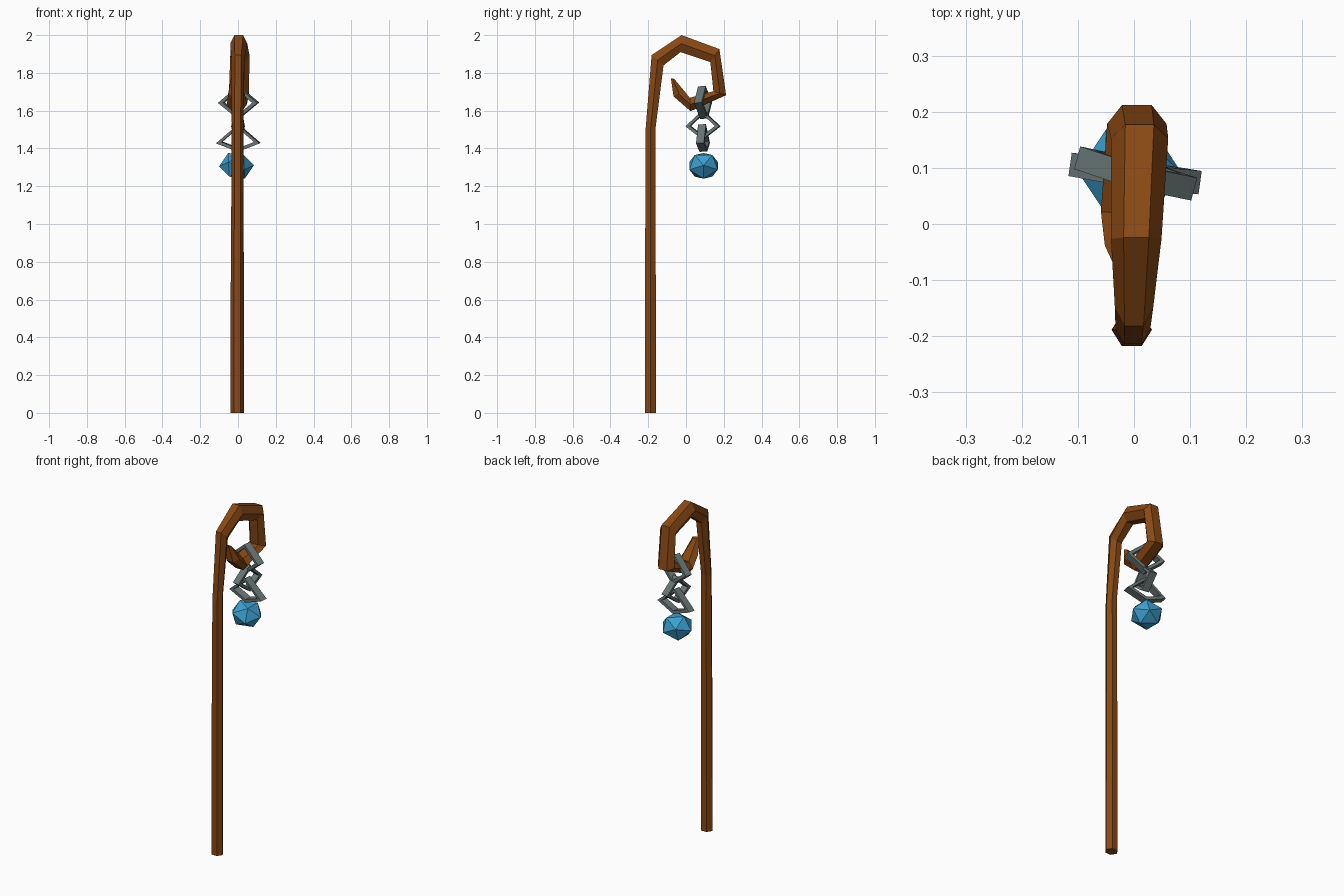
import bpy, bmesh, math
from mathutils import Matrix, Vector

if "Cube" in bpy.data.objects:
    bpy.data.objects.remove(bpy.data.objects["Cube"])


def material(name, rgb):
    m = bpy.data.materials.new(name)
    m.diffuse_color = (*rgb, 1)
    m.use_nodes = True
    m.node_tree.nodes["Principled BSDF"].inputs["Base Color"].default_value = m.diffuse_color
    return m


wood = material("brown wood", (0.25, 0.065, 0.007))
iron = material("grey iron", (0.14, 0.18, 0.18))
gem = material("blue crystal", (0.045, 0.35, 0.64))


def finish(name, bm, mat):
    bmesh.ops.recalc_face_normals(bm, faces=bm.faces)
    me = bpy.data.meshes.new(name)
    bm.to_mesh(me)
    bm.free()
    me.materials.append(mat)
    ob = bpy.data.objects.new(name, me)
    bpy.context.collection.objects.link(ob)
    return ob


def bridge(bm, a, b):
    n = len(a)
    for i in range(n):
        bm.faces.new((a[i], a[(i + 1) % n], b[(i + 1) % n], b[i]))


# Crooked staff: hexagonal rings as (outer y, outer z, inner y, inner z, x centre, half width)
rings = [
    (-.217, 0, -.160, 0, -.004, .036),
    (-.217, .6, -.160, .6, -.004, .035),
    (-.214, 1.50, -.161, 1.51, -.002, .031),
    (-.182, 1.894, -.119, 1.84, 0, .034),
    (-.024, 2.0, -.029, 1.91, .004, .045),
    (.177, 1.926, .129, 1.857, .010, .051),
    (.212, 1.682, .145, 1.703, .005, .053),
    (.024, 1.597, .020, 1.668, -.006, .053),
    (-.066, 1.676, -.010, 1.705, -.008, .044),
    (-.080, 1.772, -.062, 1.768, -.015, .022),
]
bm = bmesh.new()
loops = []
for oy, oz, iy, iz, cx, w in rings:
    my, mz = (oy + iy) / 2, (oz + iz) / 2
    pts = [(cx - w / 2, oy, oz), (cx + w / 2, oy, oz), (cx + w, my, mz),
           (cx + w / 2, iy, iz), (cx - w / 2, iy, iz), (cx - w, my, mz)]
    loops.append([bm.verts.new(p) for p in pts])
for a, b in zip(loops, loops[1:]):
    bridge(bm, a, b)
bm.faces.new(loops[0])
bm.faces.new(loops[-1])
finish("crooked_staff", bm, wood)


# Chain links: diamond rings with rectangular bars
def link(name, centre, half, up, down, yaw, tilt=0, depth=.042):
    bm = bmesh.new()
    outline = [(half, 0), (0, up), (-half, 0), (0, -down)]
    mid = (up - down) / 2
    sections = []
    for scale, d in ((1, -1), (1, 1), (.74, 1), (.74, -1)):
        sections.append([bm.verts.new((u * scale, d * depth / 2, mid + (z - mid) * scale))
                         for u, z in outline])
    for i in range(4):
        bridge(bm, sections[i], sections[(i + 1) % 4])
    m = (Matrix.Translation(centre) @ Matrix.Rotation(math.radians(yaw), 4, 'Z')
         @ Matrix.Rotation(math.radians(tilt), 4, 'X'))
    bm.transform(m)
    finish(name, bm, iron)


link("chain_link_top", (.003, .09, 1.642), .108, .088, .085, -15, 4)
link("chain_link_middle", (0, .09, 1.517), .091, .085, .07, 80)
link("chain_link_bottom", (.002, .09, 1.428), .117, .10, .045, -8, 3)

# Hanging crystal: icosahedron with its pole sideways
bm = bmesh.new()
bmesh.ops.create_icosphere(bm, subdivisions=1, radius=.092)
bm.transform(Matrix.Translation((-.008, .093, 1.308))
             @ Matrix.Diagonal((1, .96, .84, 1))
             @ Matrix.Rotation(math.radians(88), 4, 'Y'))
finish("hanging_crystal", bm, gem)
